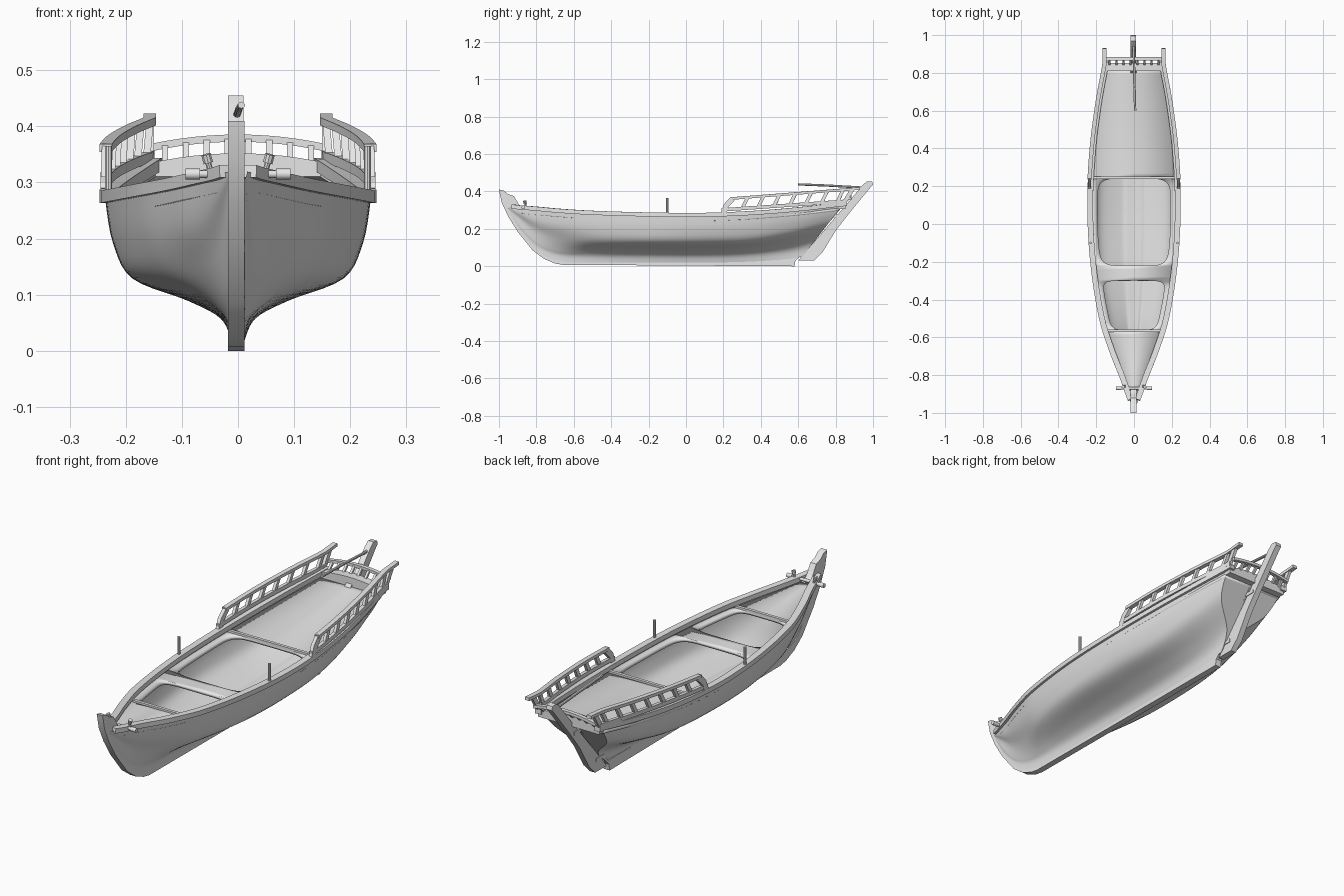
import bpy, bmesh, math
from mathutils import Vector

if "Cube" in bpy.data.objects:
    bpy.data.objects.remove(bpy.data.objects["Cube"])

mat = bpy.data.materials.new("pale grey")
mat.use_nodes = True
mat.diffuse_color = (0.8, 0.8, 0.8, 1)
mat.node_tree.nodes["Principled BSDF"].inputs["Base Color"].default_value = (0.8, 0.8, 0.8, 1)

# Hull lines: y, keel z, floor x, floor z, bilge x, bilge z, sheer x, sheer z
LINES = [
    (-.95, .302, .012, .306, .014, .31, .016, .32),
    (-.90, .20, .016, .23, .020, .265, .035, .313),
    (-.80, .085, .020, .13, .035, .19, .070, .305),
    (-.68, .03, .030, .085, .068, .15, .118, .294),
    (-.50, .02, .055, .085, .130, .135, .175, .283),
    (-.20, .02, .085, .09, .180, .13, .222, .274),
    (.10, .02, .090, .09, .188, .13, .237, .272),
    (.40, .025, .085, .10, .175, .14, .222, .285),
    (.65, .035, .065, .12, .150, .175, .190, .307),
    (.84, .05, .045, .145, .120, .215, .155, .33),
]


def station(y):
    """Smoothly interpolated hull line values at y."""
    y = min(max(y, LINES[0][0]), LINES[-1][0])
    i = max(k for k in range(len(LINES) - 1) if LINES[k][0] <= y)

    def slope(k, c):
        a, b = LINES[max(k - 1, 0)], LINES[min(k + 1, len(LINES) - 1)]
        return (b[c] - a[c]) / (b[0] - a[0])
    p, q = LINES[i], LINES[i + 1]
    d = q[0] - p[0]
    t = (y - p[0]) / d
    h = t * t * (3 - 2 * t)
    return [p[c] + (q[c] - p[c]) * h + d * (slope(i, c) * t * (1 - t) ** 2
            - slope(i + 1, c) * t * t * (1 - t)) for c in range(1, 8)]


def sheer(y):
    return station(y)[5:]


def finish(name, bm, angle=35, merge=False):
    if merge:
        bmesh.ops.remove_doubles(bm, verts=bm.verts, dist=1e-5)
    me = bpy.data.meshes.new(name)
    bm.to_mesh(me)
    bm.free()
    me.materials.append(mat)
    for p in me.polygons:
        p.use_smooth = True
    me.set_sharp_from_angle(angle=math.radians(angle))
    ob = bpy.data.objects.new(name, me)
    bpy.context.collection.objects.link(ob)
    return ob


def sweep(name, pts, w, h, n=4):
    """Bar with an n-sided section (width w, height h) along a path."""
    pts = [Vector(p) for p in pts]
    bm = bmesh.new()
    rings = []
    for i, p in enumerate(pts):
        t = (pts[min(i + 1, len(pts) - 1)] - pts[max(i - 1, 0)]).normalized()
        side = t.cross(Vector((0, 1, 0) if abs(t.z) > .6 else (0, 0, 1))).normalized()
        up = side.cross(t)
        r = math.sqrt(.5) if n == 4 else .5
        angs = [math.tau * (k + .5) / n for k in range(n)]
        rings.append([bm.verts.new(p + side * w * r * math.cos(a) + up * h * r * math.sin(a)) for a in angs])
    for a, b in zip(rings, rings[1:]):
        for k in range(n):
            bm.faces.new((a[k], a[(k + 1) % n], b[(k + 1) % n], b[k]))
    bm.faces.new(rings[0])
    bm.faces.new(rings[-1])
    bmesh.ops.recalc_face_normals(bm, faces=bm.faces)
    return finish(name, bm)


def plate(name, outline, lo, hi, axis="x"):
    """Flat outline extruded from lo to hi along x (yz outline) or y (xz outline)."""
    bm = bmesh.new()
    place = (lambda u, v: (lo, u, v)) if axis == "x" else (lambda u, v: (u, lo, v))
    face = bm.faces.new([bm.verts.new(place(u, v)) for u, v in outline])
    new = bmesh.ops.extrude_face_region(bm, geom=[face])["geom"]
    step = Vector((hi - lo, 0, 0) if axis == "x" else (0, hi - lo, 0))
    bmesh.ops.translate(bm, vec=step, verts=[v for v in new if isinstance(v, bmesh.types.BMVert)])
    bmesh.ops.recalc_face_normals(bm, faces=bm.faces)
    return finish(name, bm)


def section(y, lining):
    """Half section from the keel up to the sheer."""
    k, fx, fz, cx, cz, bx, bz = station(y)
    if lining:
        fx, cx, bx = fx * .8, cx * .93, bx - .01
        fz, cz, bz = fz + .01, cz + .01, bz - .006
        ctrl = [(0, fz - .004), (fx * .5, fz - .002)]
    else:
        ctrl = [(.012, k), (.012 + (fx - .012) * .25, k + .55 * (fz - k))]
    ctrl += [(fx, fz), (cx, cz), (cx + .72 * (bx - cx), cz + .45 * (bz - cz)), (bx, bz)]
    c = [Vector(p) for p in [ctrl[0]] + ctrl + [ctrl[-1]]]
    out = []
    for a, b, d, e in zip(c, c[1:], c[2:], c[3:]):
        for s in range(5):
            t = s / 5
            out.append(b + (d - a) * t / 2 + (2 * a - 5 * b + 4 * d - e) * t * t / 2
                       + (3 * b - a - 3 * d + e) * t ** 3 / 2)
    return out + [c[-1]]


def loft(name, y0, y1, lining=False, count=64):
    """Hull skin with a raked, closed stern."""
    bm = bmesh.new()
    rings = []
    for i in range(count + 1):
        y = y0 + (y1 - y0) * i / count
        half = section(y, lining)
        rake = .78 * min(max((y - .2) / .64, 0), 1)
        top = sheer(y)[1]
        pts = [(p.x, p.y) for p in reversed(half)] + [(-p.x, p.y) for p in half]
        rings.append([bm.verts.new((x, y + rake * (z - top), z)) for x, z in pts])
    for a, b in zip(rings, rings[1:]):
        for j in range(len(a) - 1):
            bm.faces.new((a[j], a[j + 1], b[j + 1], b[j]))
    bm.faces.new(rings[-1])
    if lining:
        bmesh.ops.reverse_faces(bm, faces=bm.faces)
    return finish(name, bm, 40, merge=True)


def span(a, b, n):
    return [a + (b - a) * i / n for i in range(n + 1)]


# Hull skin and inner lining
loft("hull", -.95, .84)
loft("hull_lining", -.88, .825, lining=True)

# Deck with two rounded hatch openings
HATCHES = [(-.56, -.30), (-.22, .24)]


def opening(y):
    for a, b in HATCHES:
        if a < y < b:
            u = abs(2 * (y - a) / (b - a) - 1)
            return (sheer(y)[0] - .043) * (1 - u ** 8) ** (1 / 6)
    return 0


ys = span(-.88, -.56, 12) + span(-.30, -.22, 4) + span(.24, .82, 20)
for a, b in HATCHES:
    ys += [a + (b - a) * (1 - math.cos(math.pi * i / 40)) / 2 for i in range(1, 40)]
bm = bmesh.new()
for s in (1, -1):
    rows = []
    for y in sorted(ys):
        x, z = sheer(y)
        rows.append([bm.verts.new((s * u, y, z - .016)) for u in (opening(y), x - .004)])
    for a, b in zip(rows, rows[1:]):
        quad = (a[0], a[1], b[1], b[0])
        bm.faces.new(quad if s > 0 else quad[::-1])
deck = finish("deck", bm, merge=True)
mod = deck.modifiers.new("thickness", "SOLIDIFY")
mod.thickness, mod.offset = .014, -1

# Low beams across the deck edges
for name, y in (("main_beam", .245), ("fore_beam", -.565)):
    x, z = sheer(y)
    sweep(name, [(-x + .015, y, z - .013), (x - .015, y, z - .013)], .014, .012)

# Stem, keel and sternpost in one backbone
plate("stem_and_keel", [
    (-1, .41), (-.985, .34), (-.95, .265), (-.9, .185), (-.82, .085), (-.76, .04), (-.70, .015),
    (-.66, .008), (.58, 0), (.585, .03), (.64, .085), (.85, .335), (.82, .335), (.59, .05),
    (-.66, .045), (-.78, .09), (-.86, .19), (-.90, .27), (-.87, .315), (-.89, .325),
    (-.905, .35), (-.92, .375), (-.95, .385), (-.975, .405)], -.018, .012)

# Rudder, hinges and tiller
plate("rudder", [
    (.6, .03), (.685, .03), (.73, .075), (.80, .19), (.87, .28), (.985, .42), (1, .435),
    (.995, .452), (.97, .455), (.945, .435), (.87, .345), (.655, .095)], -.018, .01)
for i, (y, z) in enumerate([(.64, .085), (.80, .268)]):
    sweep(f"rudder_hinge_{i + 1}", [(-.004, y - .015, z), (-.004, y + .04, z)], .034, .016)
sweep("tiller", [(.006, .60, .438), (.002, .75, .432), (-.002, .96, .42)], .013, .012, 10)

# Stern board with its small rail
arch = [(x, .352 - .7 * x * x) for x in span(-.158, .158, 12)]
plate("stern_board", [(-.155, .305), (.155, .305)] + arch[::-1], .81, .852, "y")
sweep("stern_rail", [(x, .875, z + .027) for x, z in arch], .018, .013)
for i, x in enumerate(span(-.13, .13, 7)):
    z = .352 - .7 * x * x
    sweep(f"stern_baluster_{i + 1}", [(x, .845, z - .005), (x, .872, z + .024)], .011, .011)

# Bow crossbar with rounded knobs
sweep("bow_crossbar", [(-.085, -.87, .315), (.085, -.87, .315)], .014, .014, 12)
for side, s in (("left", 1), ("right", -1)):
    sweep(f"{side}_crossbar_knob", [(s * x, -.87, .315) for x in (.068, .074, .088, .094)], .02, .02, 12)
    sweep(f"{side}_bow_bollard", [(s * .043, -.855, .30), (s * .054, -.86, .338)], .011, .011, 10)
    sweep(f"{side}_bollard_head", [(s * .053, -.86, .335), (s * .057, -.862, .35)], .018, .018, 10)

    # Gunwale
    path = [(s * (sheer(y)[0] - .005), y, sheer(y)[1] + .003) for y in span(-.93, .86, 50)]
    sweep(f"{side}_gunwale", path, .03, .022)

    # Thole pin
    x, z = sheer(-.10)
    sweep(f"{side}_thole_pin", [(s * x, -.10, z), (s * x, -.10, .365)], .013, .013, 10)

    # Quarter railing
    def at(y, z):
        return (s * (sheer(y)[0] + .002), y, z)

    def low(y):
        return .302 + (y - .2) * .07

    def high(y):
        return .362 + (y - .24) * .078
    sweep(f"{side}_railing_base", [at(y, low(y)) for y in span(.19, .86, 16)], .016, .018)
    sweep(f"{side}_railing_top", [at(y, high(y)) for y in span(.235, .93, 16)], .022, .014)
    sweep(f"{side}_railing_bracket", [at(.20, .285), at(.215, .325), at(.25, .36)], .016, .028)
    for i in range(7):
        y = .30 + .085 * i
        sweep(f"{side}_baluster_{i + 1}", [at(y, low(y)), at(y + .03, high(y + .03))], .013, .018)
    sweep(f"{side}_stern_post", [at(.84, .33), at(.89, high(.89))], .014, .022)
